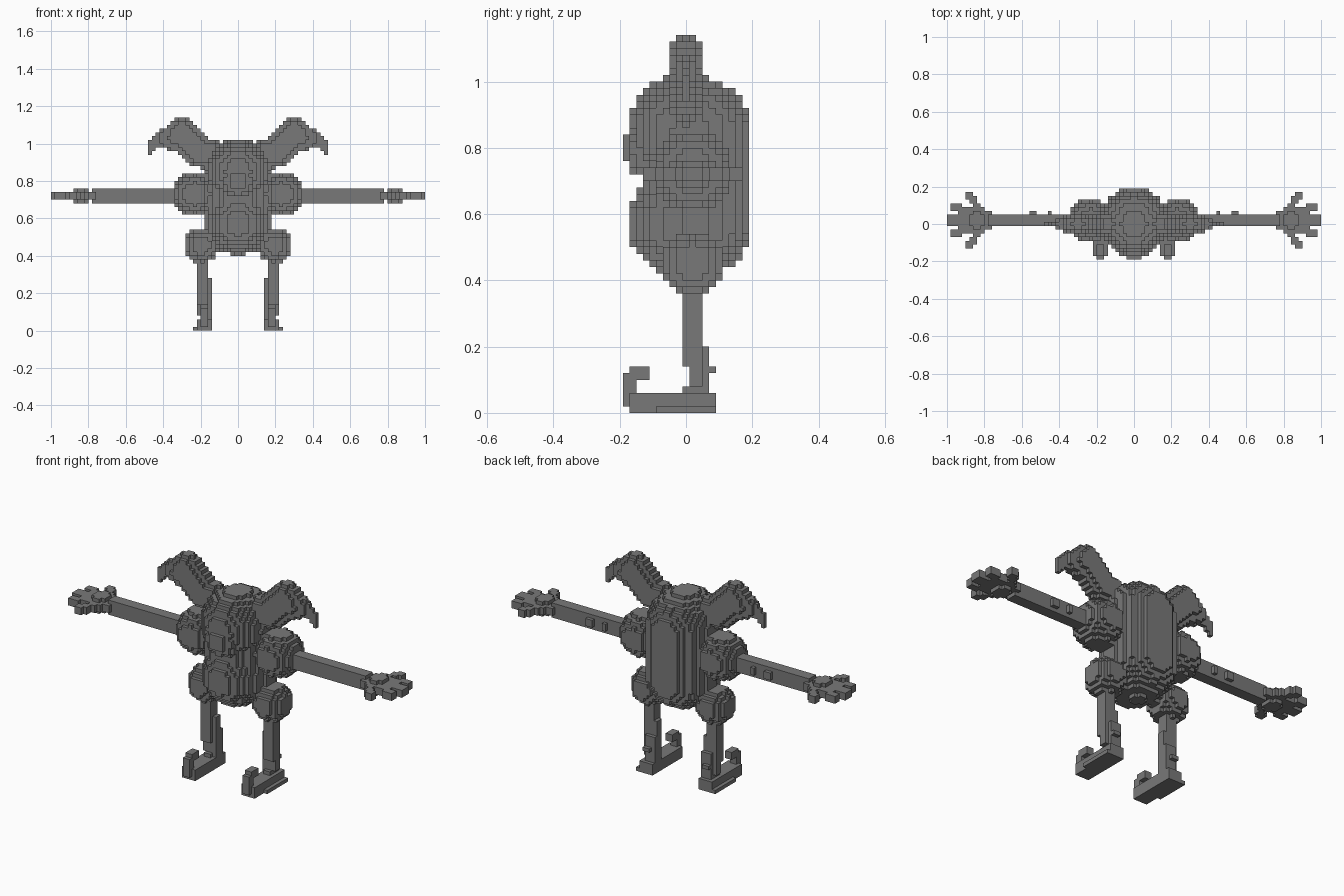
import bpy
import bmesh
import math
from mathutils import Vector

VOXEL = 0.02

cube = bpy.data.objects.get("Cube")
if cube:
    bpy.data.objects.remove(cube)

grey = bpy.data.materials.new("stone grey")
grey.use_nodes = True
colour = (0.19, 0.19, 0.19, 1)
grey.diffuse_color = colour
grey.node_tree.nodes["Principled BSDF"].inputs["Base Color"].default_value = colour


def chain(points, scale=(1, 1, 1)):
    """Round-ended path through (x, y, z, radius) points, scaled in thickness."""
    def squash(v):
        return Vector(c / s for c, s in zip(v, scale))
    nodes = [(squash(p[:3]), p[3]) for p in points]
    links = list(zip(nodes, nodes[1:])) or [(nodes[0], nodes[0])]

    def inside(p):
        q = squash(p)
        for (a, ra), (b, rb) in links:
            d = b - a
            t = max(0, min(1, (q - a).dot(d) / max(d.length_squared, 1e-9)))
            if (q - a - d * t).length <= ra + (rb - ra) * t:
                return True
        return False
    return inside


def ball(x, y, z, r):
    return chain([(x, y, z, r)])


def box(x0, x1, y0, y1, z0, z1):
    def inside(p):
        return x0 < p.x < x1 and y0 < p.y < y1 and z0 < p.z < z1
    return inside


# Hand: flared palm with five spread fingers
def finger(start_y, x, y):
    return chain([(0.83, start_y, 0.72, 0.024), (x, y, 0.72, 0.021)], (1, 1, 1.1))


hand = [chain([(0.75, 0.02, 0.72, 0.035), (0.83, 0.02, 0.72, 0.075)], (1, 1, 0.52))]
for s in (-1, 1):
    hand.append(finger(0.02 + s * 0.06, 0.88, 0.02 + s * 0.13))
    hand.append(finger(0.02 + s * 0.03, 0.965, 0.02 + s * 0.07))
hand.append(box(0.84, 1.0, -0.01, 0.05, 0.70, 0.74))

# Parts on the centre line
centre_parts = {
    "torso": [chain([(0, 0.03, 0.57, 0.165), (0, 0.03, 0.85, 0.165)], (1.08, 1, 1))],
    "head": [ball(0, 0, 0.85, 0.175)],
    "muzzle": [ball(0, -0.09, 0.80, 0.103)],
    "belly": [ball(0, -0.01, 0.575, 0.165)],
}

# Parts made on the +x side and mirrored
side_parts = {
    "ear": [chain([(0.14, 0, 0.94, 0.08), (0.21, 0, 0.96, 0.085), (0.30, 0, 1.05, 0.088),
                   (0.36, 0, 1.03, 0.065), (0.42, 0, 1.02, 0.032), (0.46, 0, 0.99, 0.022),
                   (0.47, 0, 0.95, 0.016)], (1, 0.65, 1)),
            box(0.32, 0.36, -0.03, 0.03, 0.95, 1.0)],
    "shoulder": [ball(0.235, 0.02, 0.73, 0.117)],
    "arm": [box(0.30, 0.78, -0.01, 0.05, 0.68, 0.76),
            box(0.52, 0.56, 0.04, 0.07, 0.70, 0.74),
            box(0.44, 0.46, 0.04, 0.07, 0.70, 0.74)],
    "hand": hand,
    "hip": [ball(0.195, 0.02, 0.455, 0.095)],
    "leg": [box(0.16, 0.22, -0.01, 0.05, 0.14, 0.40),
            box(0.14, 0.22, 0.01, 0.05, 0.08, 0.28),
            box(0.14, 0.20, 0.01, 0.07, 0.05, 0.20),
            box(0.16, 0.20, 0.06, 0.09, 0.12, 0.14)],
    "foot": [box(0.14, 0.22, -0.17, 0.09, 0, 0.06),
             box(0.14, 0.24, -0.09, 0.09, 0, 0.02),
             box(0.16, 0.20, -0.01, 0.07, 0.06, 0.08),
             box(0.16, 0.20, -0.19, -0.15, 0.02, 0.12),
             box(0.16, 0.20, -0.17, -0.11, 0.10, 0.14)],
}

# Fill the voxel grid; each cell belongs to the first part that claims it
cells = {}
for i in range(50):
    for j in range(-9, 10):
        for k in range(57):
            p = Vector(((i + 0.5) * VOXEL, j * VOXEL, (k + 0.5) * VOXEL))
            for name, shapes in list(centre_parts.items()) + list(side_parts.items()):
                if any(shape(p) for shape in shapes):
                    mirrored = name in side_parts
                    cells[i, j, k] = "left_" + name if mirrored else name
                    cells[-1 - i, j, k] = "right_" + name if mirrored else name
                    break

# Skin each part with its exposed voxel faces
for name in sorted(set(cells.values())):
    bm = bmesh.new()
    corners = {}

    def corner(c):
        if c not in corners:
            x, y, z = c
            corners[c] = bm.verts.new((x * VOXEL, (y - 0.5) * VOXEL, z * VOXEL))
        return corners[c]

    for cell, owner in cells.items():
        if owner != name:
            continue
        for axis in range(3):
            u, v = (axis + 1) % 3, (axis + 2) % 3
            for step in (0, 1):
                near = list(cell)
                near[axis] += 1 if step else -1
                if tuple(near) in cells:
                    continue
                quad = []
                for du, dv in ((0, 0), (1, 0), (1, 1), (0, 1)):
                    c = list(cell)
                    c[axis] += step
                    c[u] += du
                    c[v] += dv
                    quad.append(corner(tuple(c)))
                bm.faces.new(quad if step else quad[::-1])
    # Merge flat neighbouring squares into larger panels
    bmesh.ops.dissolve_limit(bm, angle_limit=math.radians(1),
                             verts=bm.verts[:], edges=bm.edges[:])
    mesh = bpy.data.meshes.new(name)
    bm.to_mesh(mesh)
    bm.free()
    mesh.materials.append(grey)
    bpy.context.collection.objects.link(bpy.data.objects.new(name, mesh))
